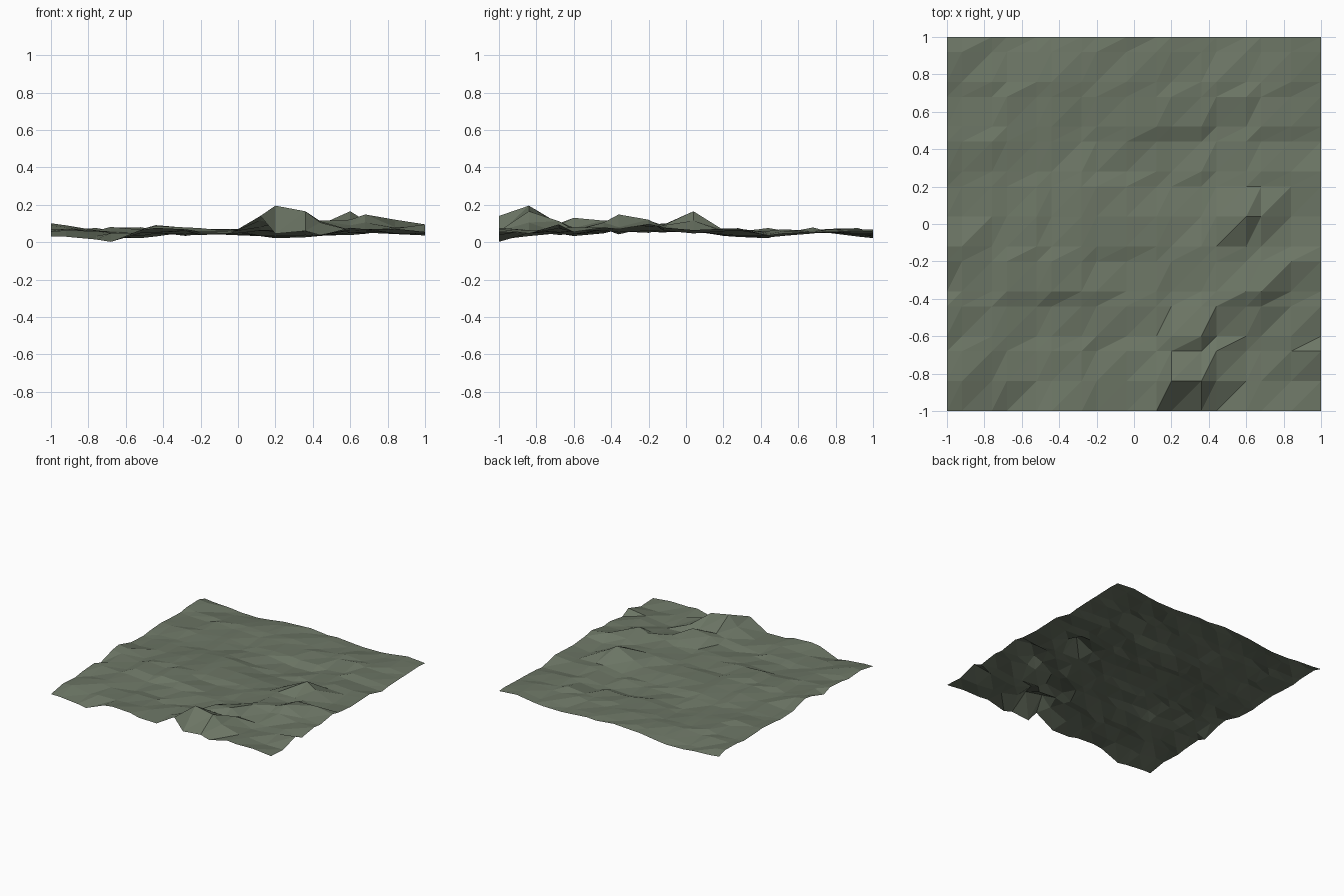
import bpy, random, math
from mathutils import noise, Vector

random.seed(4)
N = 16
# Uneven grid spacing: 16 intervals snapped to a lattice of 25 steps
steps = [0.08 * (i * 25 // N) for i in range(N + 1)]
xs = [-1 + s for s in steps]
ys = [1 - s for s in steps]

# Ridge points: x, y, height
features = [
    # south ridge with its steep foot
    (.12, -1, .14), (.2, -.84, .195), (.36, -.84, .165), (.44, -.68, .112),
    (.2, -1, .045), (.36, -1, .06), (.44, -1, .037), (.44, -.84, .105),
    (.12, -.84, .115), (.2, -.68, .1), (.36, -.68, .09), (.12, -.68, .08),
    # middle ridges
    (.2, -.6, .11), (.36, -.6, .13), (.44, -.44, .115), (.44, -.6, .075), (.6, -.6, .065),
    (.6, -.44, .09), (.68, -.36, .148), (.84, -.2, .12), (.84, -.36, .08), (.68, -.44, .105),
    (.6, -.36, .12), (.68, -.2, .115), (.36, -.44, .1), (.44, -.36, .105), (1, -.2, .095),
    # east peak
    (.6, .04, .165), (.44, .04, .09), (.68, .2, .065), (.68, .04, .115), (.6, -.12, .09),
    (.68, -.12, .09), (.6, .2, .065),
    (1, -1, .055), (1, -.68, .095),
]
fixed = {(round(x, 2), round(y, 2)): z for x, y, z in features}

# Soft swells: x, y, height change, radius
swells = [
    (-.68, -1, -.055, .15), (-1, -1, -.018, .12), (-.5, -1, .03, .1), (-1, -.12, .035, .13),
    (-1, .85, .03, .18), (-.42, -.2, .03, .25), (.1, -.1, .02, .25), (.7, -.2, .028, .35),
    (0, .68, .016, .25), (.3, -.55, .02, .25),
]


def height(x, y):
    key = (round(x, 2), round(y, 2))
    if key in fixed:
        return fixed[key]
    z = .052 + .028 * noise.noise(Vector((x * 2.2, y * 3.5, 7.3)))
    for sx, sy, h, r in swells:
        z += h * math.exp(-((x - sx) ** 2 + (y - sy) ** 2) / r ** 2)
    return max(0, z + random.uniform(-.013, .013))


verts = [(x, y, height(x, y)) for y in ys for x in xs]
faces = []
W = N + 1
for r in range(N):
    for c in range(N):
        nw, ne = r * W + c, r * W + c + 1
        sw, se = nw + W, ne + W
        faces += [(sw, se, ne), (sw, ne, nw)]

# Terrain sheet
mesh = bpy.data.meshes.new("terrain")
mesh.from_pydata(verts, [], faces)
mesh.update()
terrain = bpy.data.objects.new("terrain", mesh)
bpy.context.collection.objects.link(terrain)

mat = bpy.data.materials.new("sage_ground")
mat.diffuse_color = (.15, .18, .13, 1)
mesh.materials.append(mat)
